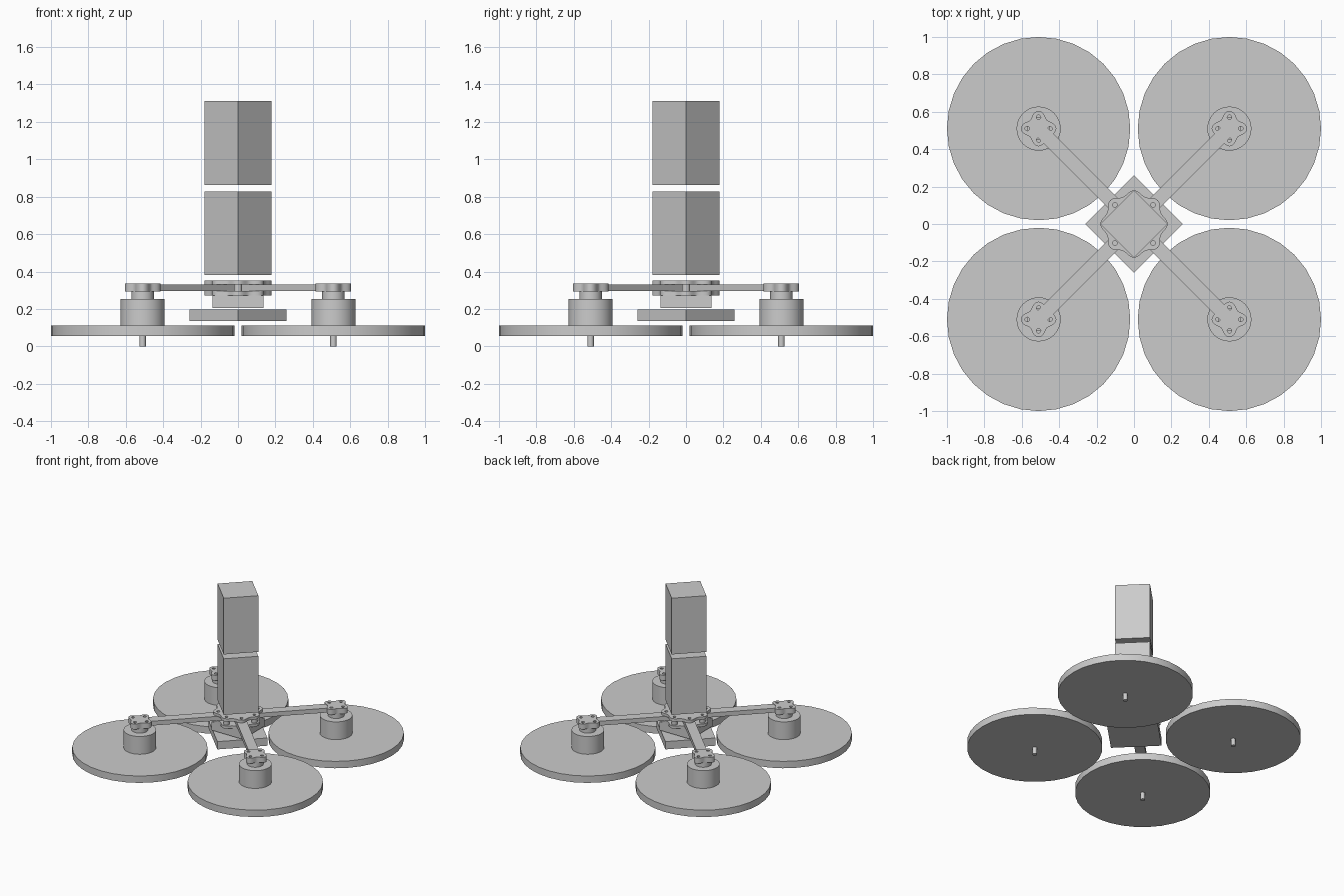
import bpy
from math import sin, cos, pi, sqrt

cube = bpy.data.objects.get("Cube")
if cube:
    bpy.data.objects.remove(cube, do_unlink=True)

GREY = (0.6, 0.6, 0.6, 1.0)
mat = bpy.data.materials.new("plain grey")
mat.use_nodes = True
mat.diffuse_color = GREY
mat.node_tree.nodes["Principled BSDF"].inputs["Base Color"].default_value = GREY


def finish(name, smooth=False):
    obj = bpy.context.object
    obj.name = name
    obj.data.materials.clear()
    obj.data.materials.append(mat)
    if smooth:
        bpy.ops.object.shade_smooth_by_angle(angle=pi / 6)
    return obj


def cylinder(name, x, y, radius, low, high, sides=32):
    bpy.ops.mesh.primitive_cylinder_add(vertices=sides, radius=radius, depth=high - low,
                                        location=(x, y, (low + high) / 2))
    return finish(name, True)


def box(name, size_x, size_y, low, high, x=0, y=0, turn=0):
    bpy.ops.mesh.primitive_cube_add(size=1, location=(x, y, (low + high) / 2),
                                    rotation=(0, 0, turn))
    bpy.context.object.scale = (size_x, size_y, high - low)
    return finish(name)


def lobed_plate(name, x, y, lobes, tip, valley, hole_ring, low, high):
    """Flat plate with a wavy rim and one screw hole in each lobe."""
    curve = bpy.data.curves.new(name, "CURVE")
    curve.dimensions = "2D"
    curve.fill_mode = "BOTH"
    curve.extrude = (high - low) / 2

    def loop(points):
        spline = curve.splines.new("POLY")
        spline.points.add(len(points) - 1)
        for point, (px, py) in zip(spline.points, points):
            point.co = (px, py, 0, 1)
        spline.use_cyclic_u = True

    mid, wave, steps = (tip + valley) / 2, (tip - valley) / 2, lobes * 12
    angles = [2 * pi * i / steps for i in range(steps)]
    radii = [mid + wave * cos(lobes * a) for a in angles]
    loop([(r * cos(a), r * sin(a)) for r, a in zip(radii, angles)])
    for i in range(lobes):
        a = 2 * pi * i / lobes
        loop([(hole_ring * cos(a) + 0.012 * cos(pi * k / 6),
               hole_ring * sin(a) + 0.012 * sin(pi * k / 6)) for k in range(12)])

    obj = bpy.data.objects.new(name, curve)
    obj.location = (x, y, (low + high) / 2)
    bpy.context.collection.objects.link(obj)
    bpy.ops.object.select_all(action="DESELECT")
    obj.select_set(True)
    bpy.context.view_layer.objects.active = obj
    bpy.ops.object.convert(target="MESH")
    return finish(name, True)


# Four rotor units, each with its arm
REACH = 0.51
for side, sx in (("left", 1), ("right", -1)):
    for end, sy in (("front", -1), ("back", 1)):
        tag = f"{end}_{side}"
        x, y = sx * REACH, sy * REACH
        cylinder(f"rotor_disc_{tag}", x, y, 0.49, 0.055, 0.11)
        cylinder(f"rotor_shaft_{tag}", x, y, 0.017, 0, 0.06, 16)
        cylinder(f"motor_{tag}", x, y, 0.118, 0.11, 0.252)
        cylinder(f"motor_neck_{tag}", x, y, 0.06, 0.252, 0.295)
        lobed_plate(f"motor_mount_{tag}", x, y, 4, 0.095, 0.064, 0.061, 0.292, 0.335)
        box(f"arm_{tag}", REACH * sqrt(2), 0.075, 0.295, 0.33,
            x / 2, y / 2, sx * sy * pi / 4)

# Hub plates clamping the arms, with spacers between them
lobed_plate("hub_plate_lower", 0, 0, 8, 0.18, 0.155, 0.145, 0.273, 0.295)
lobed_plate("hub_plate_upper", 0, 0, 8, 0.18, 0.155, 0.145, 0.33, 0.352)
for i in range(4):
    a = i * pi / 2
    cylinder(f"hub_spacer_{i + 1}", 0.145 * cos(a), 0.145 * sin(a), 0.022, 0.295, 0.33, 16)

# Electronics hanging below the hub
box("control_box", 0.274, 0.274, 0.205, 0.273)
box("bottom_plate", 0.26 * sqrt(2), 0.26 * sqrt(2), 0.135, 0.197, turn=pi / 4)

# Two stacked blocks above the hub
box("lower_block", 0.18 * sqrt(2), 0.18 * sqrt(2), 0.38, 0.828, turn=pi / 4)
box("upper_block", 0.18 * sqrt(2), 0.18 * sqrt(2), 0.863, 1.312, turn=pi / 4)
